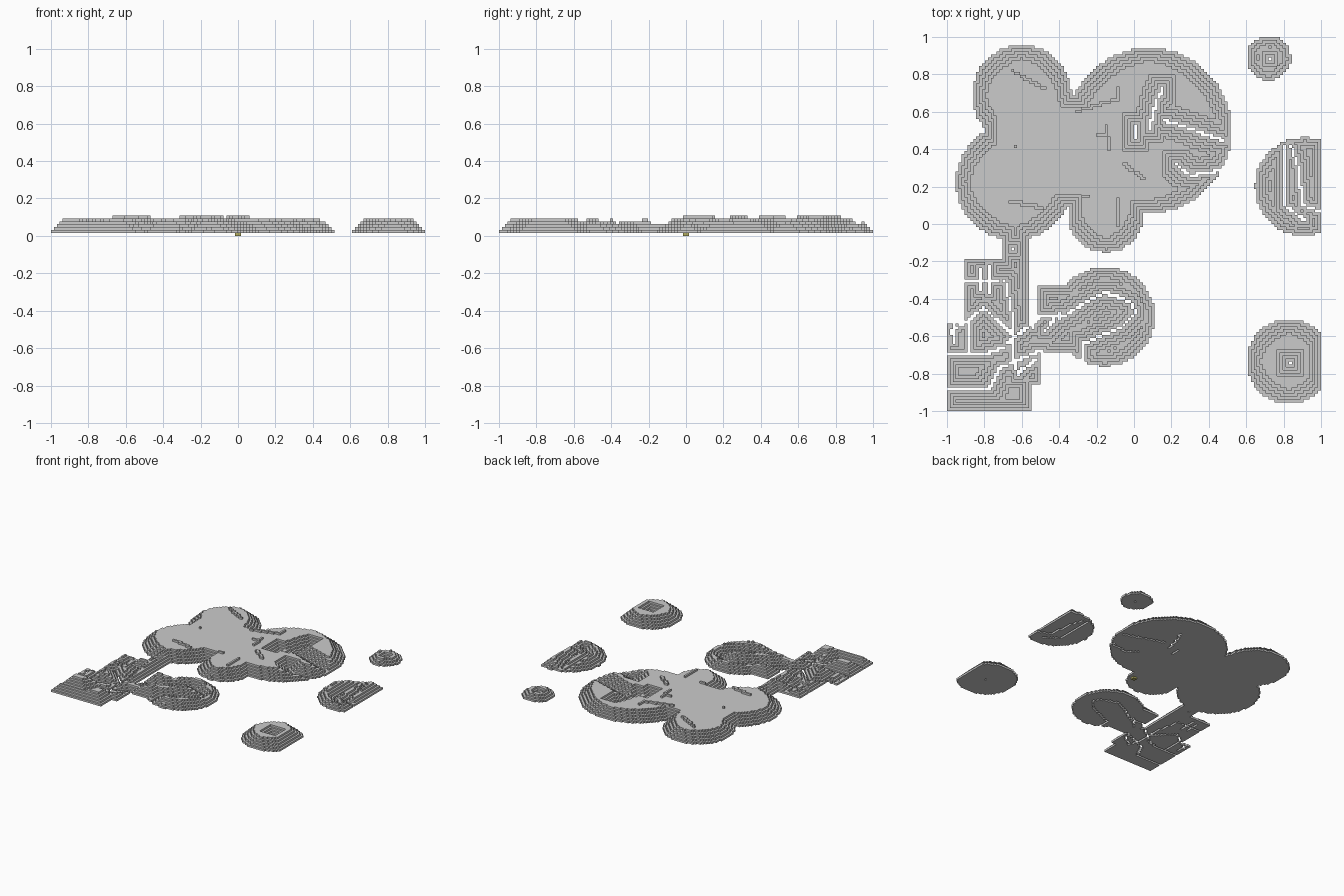
import bpy, bmesh, math

if "Cube" in bpy.data.objects:
    bpy.data.objects.remove(bpy.data.objects["Cube"])

N = 128            # cells per side
S = 2 / N          # cell size
CAP = 5            # plateau height in cells

def cell(v):
    return min(N - 1, max(0, int((v + 1) / S)))

def centre(i):
    return -1 + (i + 0.5) * S

def disc(cx, cy, r):
    return {(i, j) for i in range(N) for j in range(N)
            if math.hypot(centre(i) - cx, centre(j) - cy) < r}

def rect(x0, x1, y0, y1):
    return {(i, j) for i in range(N) for j in range(N)
            if x0 < centre(i) < x1 and y0 < centre(j) < y1}

def trace(paths):
    """Cells one wide along each polyline."""
    out = set()
    for p in paths:
        for (x0, y0), (x1, y1) in zip(p, p[1:] or p):
            n = max(1, int(max(abs(x1 - x0), abs(y1 - y0)) / S * 2))
            out |= {(cell(x0 + (x1 - x0) * k / n), cell(y0 + (y1 - y0) * k / n))
                    for k in range(n + 1)}
    return out

def terrace(name, cells, ridges=()):
    """Stepped height field: each step is one cell in from any shore."""
    height = dict.fromkeys(cells, 1)
    inner = set(cells)
    for level in range(2, CAP + 1):
        inner = {(i, j) for i, j in inner
                 if all((i + a, j + b) in inner for a in (-1, 0, 1) for b in (-1, 0, 1))}
        for c in inner:
            height[c] = level
    for c in ridges:
        if height.get(c, 0) >= CAP:
            height[c] = CAP + 1
    bm = bmesh.new()
    verts = {}

    def face(*pts):
        vs = []
        for p in pts:
            if p not in verts:
                verts[p] = bm.verts.new((-1 + p[0] * S, -1 + p[1] * S, p[2] * S))
            vs.append(verts[p])
        bm.faces.new(vs)

    for (i, j), h in height.items():
        ring = [(i, j), (i + 1, j), (i + 1, j + 1), (i, j + 1)]
        face(*[(x, y, h + 1) for x, y in ring])
        face(*[(x, y, 1) for x, y in reversed(ring)])
        for k, (a, b) in enumerate(((0, -1), (1, 0), (0, 1), (-1, 0))):
            p, q = ring[k], ring[(k + 1) % 4]
            for z in range(height.get((i + a, j + b), 0), h):
                face((*p, z + 1), (*q, z + 1), (*q, z + 2), (*p, z + 2))
    me = bpy.data.meshes.new(name)
    bm.to_mesh(me)
    bm.free()
    ob = bpy.data.objects.new(name, me)
    bpy.context.collection.objects.link(ob)
    return ob

# Main landmass: rounded lobes, a land bridge and a blocky southern headland
land = (disc(-.6, .69, .265) | disc(-.64, .225, .31) | disc(.08, .5, .44)
        | disc(-.15, .05, .2) | rect(-.7, .06, .09, .68)
        | disc(-.155, -.495, .265) | rect(-.71, -.565, -.32, 0)
        | rect(-.905, -.56, -.6, -.19) | rect(-1, -.5, -.86, -.53)
        | rect(-1, -.55, -1, -.8) | rect(-.51, -.15, -.68, -.335))

# Narrow channels through the north east lobe
north_channels = trace([
    [(.15, .72), (.12, .66), (.1, .58), (.08, .5)],
    [(.17, .55), (.3, .51), (.47, .45)],
    [(.22, .32), (.3, .26), (.48, .29)],
    [(.01, .53), (.01, .46)],
])
# Channels around the southern lobe and headland
south_channels = trace([
    [(-.4, -.51), (-.26, -.42), (-.15, -.365), (-.02, -.42), (.015, -.47),
     (-.07, -.55), (-.18, -.6), (-.27, -.64), (-.27, -.75)],
    [(-.53, -.5), (-.37, -.49)], [(-.47, -.57), (-.4, -.47)],
    [(-.9, -.31), (-.72, -.31)], [(-.82, -.24), (-.82, -.35)],
    [(-.77, -.22), (-.77, -.36)], [(-.54, -.2), (-.54, -.56)],
    [(-.68, -.64), (-.5, -.5)], [(-.98, -.58), (-.8, -.45), (-.66, -.58)],
    [(-.69, -.3), (-.65, -.5), (-.64, -.77)], [(-1, -.69), (-.78, -.69), (-.7, -.66)],
    [(-1, -.88), (-.77, -.88), (-.72, -.77), (-.5, -.68)],
    [(-.96, -.53), (-.96, -.64)], [(-.88, -.52), (-.88, -.7)],
    [(-.62, -.8), (-.52, -.72)], [(-.645, -.13)],
])
# Low ridges on the plateau
ridges = trace([
    [(-.65, .82), (-.47, .72)], [(-.31, .6), (-.08, .67), (-.08, .73)],
    [(-.2, .47), (-.15, .47), (-.15, .53)], [(-.14, .46), (-.14, .4)],
    [(-.05, .32), (.05, .24)], [(-.66, .12), (-.5, .09)],
    [(-.38, .155), (-.25, .155)], [(-.09, .13), (-.09, -.01)],
    [(-.63, .42)], [(-.155, -.495)],
])
terrace("main_island", land - north_channels - south_channels, ridges)

# Eastern island, cut off at the map edge, with two inlets
east_channels = trace([
    [(.81, .42), (.8, .3), (.8, .1)],
    [(.84, .42), (.88, .3), (.9, .1), (.99, .07)],
    [(.8, .1), (.92, .02)],
])
terrace("east_island", (disc(.91, .2, .262) | rect(.86, 1, .2, .46)) - east_channels)

# Two round islets with a square stepped pit in the middle
for name, x, y, r in (("south_east_islet", .83, -.735, .226),
                      ("north_east_islet", .72, .888, .118)):
    terrace(name, disc(x, y, r) - trace([[(x, y)]]))

# Small marker block below the land at the map origin
bpy.ops.mesh.primitive_cube_add(size=1, location=(0, 0, S / 2))
marker = bpy.context.object
marker.name = "origin_marker"
marker.scale = (2 * S, 2 * S, S)
mat = bpy.data.materials.new("marker_olive")
mat.diffuse_color = (.45, .42, .12, 1)
mat.use_nodes = True
mat.node_tree.nodes["Principled BSDF"].inputs["Base Color"].default_value = mat.diffuse_color
marker.data.materials.append(mat)
